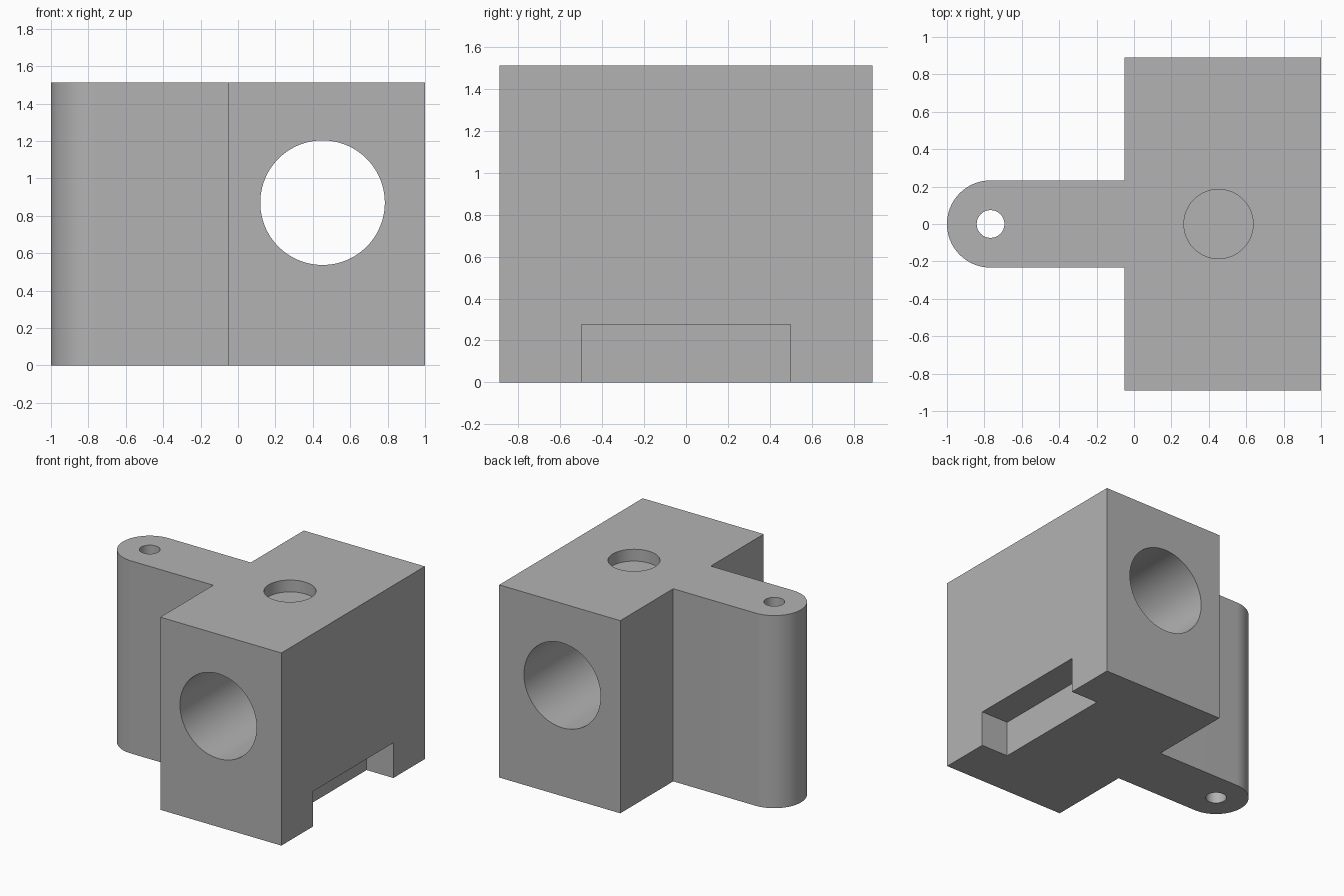
import bpy, bmesh, math

cube = bpy.data.objects.get("Cube")
if cube:
    bpy.data.objects.remove(cube, do_unlink=True)

HEIGHT = 1.513
BLOCK_LEFT, BLOCK_RIGHT, HALF_DEPTH = -0.052, 1.0, 0.89
ARM_RADIUS = 0.233
PIN_X = -1 + ARM_RADIUS
BORE_X, BORE_Z = 0.452, 0.87

grey = bpy.data.materials.new("plain grey")
grey.use_nodes = True
colour = (0.448, 0.448, 0.448, 1)
grey.diffuse_color = colour
grey.node_tree.nodes["Principled BSDF"].inputs["Base Color"].default_value = colour

# T-shaped outline with a rounded arm end, extruded upwards
outline = [(BLOCK_LEFT, -ARM_RADIUS), (BLOCK_LEFT, -HALF_DEPTH),
           (BLOCK_RIGHT, -HALF_DEPTH), (BLOCK_RIGHT, HALF_DEPTH),
           (BLOCK_LEFT, HALF_DEPTH), (BLOCK_LEFT, ARM_RADIUS)]
STEPS = 48
for i in range(STEPS + 1):
    a = math.pi / 2 + math.pi * i / STEPS
    outline.append((PIN_X + ARM_RADIUS * math.cos(a), ARM_RADIUS * math.sin(a)))

bm = bmesh.new()
base = bm.faces.new([bm.verts.new((x, y, 0)) for x, y in outline])
top = bmesh.ops.extrude_face_region(bm, geom=[base])["geom"]
bmesh.ops.translate(bm, vec=(0, 0, HEIGHT),
                    verts=[v for v in top if isinstance(v, bmesh.types.BMVert)])
bmesh.ops.recalc_face_normals(bm, faces=bm.faces)
mesh = bpy.data.meshes.new("bracket_block")
bm.to_mesh(mesh)
bm.free()
mesh.materials.append(grey)
block = bpy.data.objects.new("bracket_block", mesh)
bpy.context.collection.objects.link(block)


def cut(cutter, name):
    """Subtract the cutter from the block, then discard it."""
    cutter.name = name
    cutter.hide_render = True
    cutter.data.materials.append(grey)
    mod = block.modifiers.new(name, "BOOLEAN")
    mod.operation = "DIFFERENCE"
    mod.solver = "EXACT"
    mod.object = cutter
    bpy.ops.object.select_all(action="DESELECT")
    bpy.context.view_layer.objects.active = block
    block.select_set(True)
    bpy.ops.object.modifier_apply(modifier=name)
    bpy.data.objects.remove(cutter, do_unlink=True)


def cut_hole(name, radius, depth, location, rotation=(0, 0, 0)):
    bpy.ops.mesh.primitive_cylinder_add(vertices=96, radius=radius, depth=depth,
                                        location=location, rotation=rotation)
    cut(bpy.context.object, name)


# Large cross bore, pin hole and shallow round recess on top
cut_hole("cross_bore", 0.333, 3, (BORE_X, 0, BORE_Z), (math.pi / 2, 0, 0))
cut_hole("pin_hole", 0.074, 4, (PIN_X, 0, HEIGHT / 2))
RECESS = 0.093
cut_hole("top_recess", 0.185, RECESS * 2, (BORE_X, 0, HEIGHT))

# Rectangular notch at the foot of the right-hand face
NOTCH_DEPTH, NOTCH_WIDTH, NOTCH_HEIGHT = 0.233, 1.0, 0.276
bpy.ops.mesh.primitive_cube_add(size=1, location=(BLOCK_RIGHT, 0, 0))
notch = bpy.context.object
notch.scale = (NOTCH_DEPTH * 2, NOTCH_WIDTH, NOTCH_HEIGHT * 2)
bpy.context.view_layer.update()
cut(notch, "foot_notch")

block.data.materials.clear()
block.data.materials.append(grey)
for face in block.data.polygons:
    face.material_index = 0
bpy.ops.object.select_all(action="DESELECT")
block.select_set(True)
bpy.context.view_layer.objects.active = block
bpy.ops.object.shade_smooth_by_angle(angle=math.radians(30))
